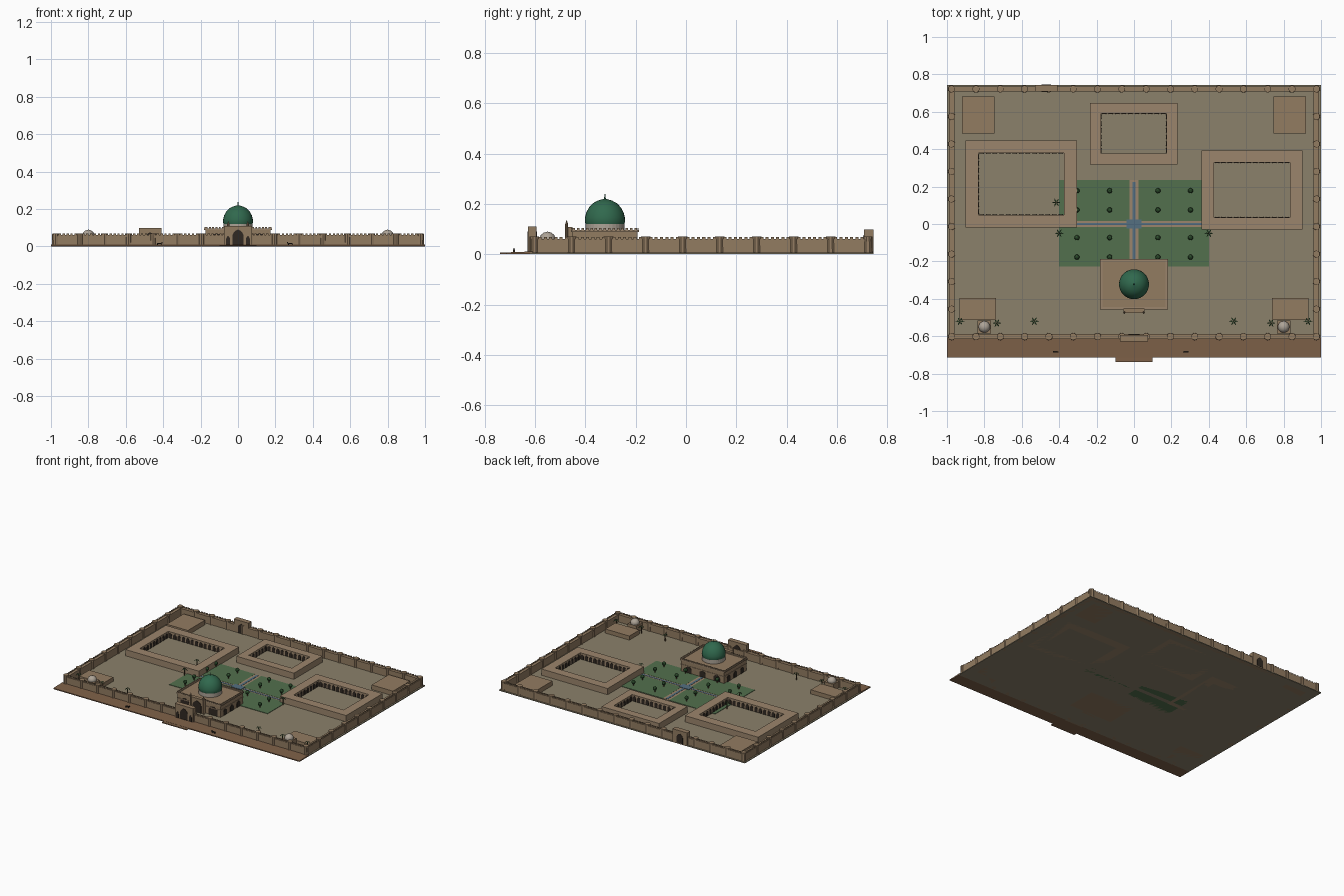
import bpy, bmesh, math
from mathutils import Matrix, Vector

if "Cube" in bpy.data.objects:
    bpy.data.objects.remove(bpy.data.objects["Cube"])


def mat(name, c):
    m = bpy.data.materials.new(name)
    m.diffuse_color = (*c, 1)
    m.use_nodes = True
    m.node_tree.nodes["Principled BSDF"].inputs["Base Color"].default_value = m.diffuse_color
    return m


STONE = mat("sandstone", (0.29, 0.20, 0.12))
ROOF = mat("roof_plaster", (0.33, 0.235, 0.15))
SAND = mat("court_sand", (0.26, 0.22, 0.145))
EARTH = mat("brown_earth", (0.21, 0.12, 0.065))
DARK = mat("dark_opening", (0.03, 0.022, 0.016))
LAWN = mat("lawn", (0.085, 0.16, 0.075))
LEAF = mat("foliage", (0.03, 0.085, 0.03))
TRUNK = mat("trunk", (0.12, 0.07, 0.035))
WATER = mat("water", (0.09, 0.16, 0.22))
GREEN = mat("dome_green", (0.03, 0.14, 0.075))
PALE = mat("pale_stone", (0.42, 0.37, 0.31))
G = 0.006  # courtyard level


def part(name, material, build, smooth=False):
    bm = bmesh.new()
    build(bm)
    bmesh.ops.recalc_face_normals(bm, faces=bm.faces)
    for f in bm.faces:
        f.smooth = smooth
    me = bpy.data.meshes.new(name)
    bm.to_mesh(me)
    bm.free()
    me.materials.append(material)
    ob = bpy.data.objects.new(name, me)
    bpy.context.collection.objects.link(ob)
    return ob


def box(bm, x0, x1, y0, y1, z0, z1):
    m = Matrix.Translation(((x0 + x1) / 2, (y0 + y1) / 2, (z0 + z1) / 2))
    bmesh.ops.create_cube(bm, size=1, matrix=m @ Matrix.Diagonal((x1 - x0, y1 - y0, z1 - z0, 1)))


def cyl(bm, x, y, z0, z1, r1, r2=None, n=8):
    bmesh.ops.create_cone(bm, cap_ends=True, segments=n, radius1=r1, radius2=r1 if r2 is None else r2,
                          depth=z1 - z0, matrix=Matrix.Translation((x, y, (z0 + z1) / 2)))


def lathe(bm, x, y, prof, n=32):
    vs = [bm.verts.new((x + r, y, z)) for r, z in prof]
    es = [bm.edges.new(p) for p in zip(vs, vs[1:])]
    bmesh.ops.spin(bm, geom=vs + es, cent=(x, y, 0), axis=(0, 0, 1), angle=2 * math.pi, steps=n)
    bmesh.ops.remove_doubles(bm, verts=bm.verts, dist=1e-5)


def arch(bm, x, y, w, h, face, z=G, d=0.004):
    # pointed arch slab; face = direction it looks, in degrees from -y
    pts = [(-.5, 0), (.5, 0), (.5, .62), (.4, .8), (.22, .92), (0, 1), (-.22, .92), (-.4, .8), (-.5, .62)]
    m = Matrix.Translation((x, y, z)) @ Matrix.Rotation(math.radians(face), 4, 'Z')
    f = bm.faces.new([bm.verts.new(m @ Vector((a * w, d / 2, b * h))) for a, b in pts])
    r = bmesh.ops.extrude_face_region(bm, geom=[f])
    off = m.to_3x3() @ Vector((0, -d, 0))
    bmesh.ops.translate(bm, vec=off, verts=[v for v in r['geom'] if isinstance(v, bmesh.types.BMVert)])


def ring(bm, x0, x1, y0, y1, t, z0, z1):
    o = [(x0, y0), (x1, y0), (x1, y1), (x0, y1)]
    i = [(x0 + t, y0 + t), (x1 - t, y0 + t), (x1 - t, y1 - t), (x0 + t, y1 - t)]
    V = [[bm.verts.new((*p, z)) for p in q] for q, z in ((o, z0), (o, z1), (i, z1), (i, z0))]
    for a in range(4):
        for k in range(4):
            b, l = (a + 1) % 4, (k + 1) % 4
            bm.faces.new((V[a][k], V[a][l], V[b][l], V[b][k]))


def merlons(bm, x0, x1, y0, y1, z, step, s=0.006, h=0.008):
    for a, b, c, d in ((x0, y0, x1, y0), (x0, y1, x1, y1), (x0, y0, x0, y1), (x1, y0, x1, y1)):
        n = round(math.hypot(c - a, d - b) / step)
        for i in range(n):
            px, py = a + (c - a) * (i + .5) / n, b + (d - b) * (i + .5) / n
            hx, hy = (s, s / 2) if b == d else (s / 2, s)
            box(bm, px - hx, px + hx, py - hy, py + hy, z, z + h)


# ground, front road and step
part("courtyard_ground", SAND, lambda b: box(b, -1, 1, -0.62, 0.744, 0, G))


def road(b):
    prof = [(-0.715, 0), (-0.61, 0), (-0.61, 0.011), (-0.715, 0.007)]
    f = b.faces.new([b.verts.new((-1, y, z)) for y, z in prof])
    r = bmesh.ops.extrude_face_region(b, geom=[f])
    bmesh.ops.translate(b, vec=(2, 0, 0), verts=[v for v in r['geom'] if isinstance(v, bmesh.types.BMVert)])
    box(b, -0.1, 0.1, -0.738, -0.71, 0, 0.006)


part("front_road", EARTH, road)

# perimeter wall with round towers and merlons
X, Y0, Y1 = 0.975, -0.602, 0.722
part("perimeter_wall", STONE, lambda b: ring(b, -X - .014, X + .014, Y0 - .014, Y1 + .014, 0.028, 0, 0.06))
part("wall_merlons", STONE, lambda b: merlons(b, -X - .009, X + .009, Y0 - .009, Y1 + .009, 0.06, 0.021))


def towers(b):
    for i in range(16):
        for y in (Y0, Y1):
            cyl(b, -X + 2 * X * i / 15, y, 0, 0.07, 0.02, 0.019, 10)
    for i in range(1, 9):
        for x in (-X, X):
            cyl(b, x, Y0 + (Y1 - Y0) * i / 9, 0, 0.07, 0.02, 0.019, 10)


part("wall_towers", STONE, towers)


# gatehouses
def gates(b):
    box(b, -0.075, 0.075, -0.627, -0.593, 0, 0.11)
    box(b, -0.53, -0.41, 0.708, 0.744, 0, 0.098)


def gate_arches(b):
    for y, f in ((-0.627, 0), (-0.593, 180)):
        arch(b, 0, y, 0.06, 0.085, f)
        for x in (-0.053, 0.053):
            arch(b, x, y, 0.022, 0.05, f)
    for y, f in ((0.708, 0), (0.743, 180)):
        arch(b, -0.47, y, 0.05, 0.07, f)


part("gatehouses", STONE, gates)
part("gate_arches", DARK, gate_arches)

# three courtyard palaces: outer bounds, wing depth, arcade arches on the court side
PALACES = {"west_palace": (-0.9, -0.305, -0.02, 0.447, 0.068),
           "north_palace": (-0.235, 0.232, 0.318, 0.648, 0.058),
           "east_palace": (0.362, 0.9, -0.03, 0.393, 0.065)}
for name, (x0, x1, y0, y1, t) in PALACES.items():
    part(name + "_wings", ROOF, lambda b: ring(b, x0, x1, y0, y1, t, 0, 0.052))

    def arcade(b):
        a0, a1, c0, c1 = x0 + t, x1 - t, y0 + t, y1 - t
        nx, ny = round((a1 - a0) / 0.035), round((c1 - c0) / 0.035)
        for i in range(nx):
            px = a0 + (a1 - a0) * (i + .5) / nx
            arch(b, px, c0, 0.024, 0.038, 180)
            arch(b, px, c1, 0.024, 0.038, 0)
        for i in range(ny):
            py = c0 + (c1 - c0) * (i + .5) / ny
            arch(b, a0, py, 0.024, 0.038, 90)
            arch(b, a1, py, 0.024, 0.038, -90)
    part(name + "_arcade", DARK, arcade)


# corner buildings and domed kiosks
def corners(b):
    for s in (-1, 1):
        a, c = sorted((s * 0.747, s * 0.92))
        box(b, a, c, 0.485, 0.683, 0, 0.04)
        a, c = sorted((s * 0.737, s * 0.933))
        box(b, a, c, -0.512, -0.395, 0, 0.036)


def kiosks(b):
    for x in (-0.8, 0.8):
        box(b, x - .036, x + .036, -0.585, -0.517, 0, 0.055)


def kiosk_domes(b):
    for x in (-0.8, 0.8):
        lathe(b, x, -0.55, [(.03, .055), (.031, .064), (.027, .076), (.016, .085), (0, .09)], 20)


part("corner_buildings", STONE, corners)
part("kiosks", STONE, kiosks)
part("kiosk_domes", PALE, kiosk_domes, True)


# domed hall: body, projecting portal, parapet, drum, dome, finial
def hall(b):
    box(b, -0.175, 0.175, -0.453, -0.192, 0, 0.092)
    box(b, -0.055, 0.055, -0.475, -0.45, 0, 0.108)


def trim(b):
    ring(b, -0.181, 0.181, -0.457, -0.187, 0.012, 0.088, 0.097)
    ring(b, -0.178, 0.178, -0.456, -0.189, 0.006, 0.055, 0.06)
    merlons(b, -0.177, 0.177, -0.454, -0.191, 0.097, 0.018, 0.005, 0.007)


def spires(b):
    for x in (-0.052, 0.052):
        cyl(b, x, -0.474, 0, 0.12, 0.006)
        cyl(b, x, -0.474, 0.12, 0.136, 0.006, 0)


def hall_arches(b):
    arch(b, 0, -0.475, 0.07, 0.085, 0)
    for x in (-0.115, 0.115):
        arch(b, x, -0.453, 0.07, 0.065, 0)
    for x in (-0.115, 0, 0.115):
        arch(b, x, -0.192, 0.05, 0.05, 180)
    for y in (-0.4, -0.322, -0.245):
        arch(b, -0.175, y, 0.04, 0.045, -90)
        arch(b, 0.175, y, 0.04, 0.045, 90)


CY = -0.322
part("domed_hall", STONE, hall)
part("hall_trim", ROOF, trim)
part("portal_spires", STONE, spires)
part("hall_arches", DARK, hall_arches)
part("dome_drum", PALE, lambda b: cyl(b, 0, CY, 0.09, 0.12, 0.078, n=32))
part("main_dome", GREEN, lambda b: lathe(b, 0, CY, [
    (.076, .117), (.08, .13), (.079, .146), (.074, .166), (.063, .186), (.047, .203), (.028, .213), (.011, .218),
    (0, .221)]), True)
part("dome_finial", GREEN, lambda b: cyl(b, 0, CY, 0.217, 0.24, 0.004, 0.001))

# four-part garden with paths, channels and pool


def lawns(b):
    for x0, x1 in ((-0.4, -0.025), (0.025, 0.4)):
        for y0, y1 in ((-0.228, -0.016), (0.016, 0.234)):
            box(b, x0, x1, y0, y1, 0, 0.009)


def paths(b):
    box(b, -0.025, 0.025, -0.195, 0.234, 0.001, 0.0085)
    box(b, -0.36, 0.36, -0.016, 0.016, 0.001, 0.008)


def water(b):
    box(b, -0.008, 0.008, -0.195, 0.225, 0.002, 0.010)
    box(b, -0.31, 0.36, -0.006, 0.006, 0.002, 0.0095)
    box(b, -0.04, 0.04, -0.025, 0.025, 0.002, 0.012)


part("garden_lawns", LAWN, lawns)
part("garden_paths", ROOF, paths)
part("water_channels", WATER, water)

# garden trees
TREES = [(x, y) for x in (-0.305, -0.13, 0.128, 0.302) for y in (-0.177, -0.073, 0.075, 0.178)]
part("tree_trunks", TRUNK, lambda b: [cyl(b, x, y, G, 0.025, 0.004, 0.003, 6) for x, y in TREES])
part("tree_crowns", LEAF, lambda b: [bmesh.ops.create_icosphere(
    b, subdivisions=2, radius=0.014, matrix=Matrix.Translation((x, y, 0.034))) for x, y in TREES])

# palms
PALMS = [(-0.415, 0.115), (-0.4, -0.05), (0.4, -0.05)] + [
    (s * x, y) for s in (-1, 1) for x, y in ((0.93, -0.52), (0.733, -0.53), (0.533, -0.52))]


def fronds(b):
    for x, y in PALMS:
        for k in range(6):
            m = Matrix.Translation((x, y, 0.052)) @ Matrix.Rotation(k * math.pi / 3, 4, 'Z')
            p = [b.verts.new(m @ Vector(v)) for v in
                 ((0, 0, 0), (.012, -.004, .004), (.024, 0, -.006), (.012, .004, .004))]
            b.faces.new(p)


part("palm_trunks", TRUNK, lambda b: [cyl(b, x, y, G, 0.052, 0.004, 0.003, 6) for x, y in PALMS])
part("palm_fronds", LEAF, fronds)


# small pack animals on the road
def animals(b):
    for x, s in ((-0.42, 1), (0.28, -1)):
        box(b, x - .012, x + .012, -0.688, -0.679, 0.013, 0.019)
        a, c = sorted((x + s * .012, x + s * .017))
        box(b, a, c, -0.686, -0.681, 0.017, 0.024)
        for dx in (-.01, .01):
            box(b, x + dx - .002, x + dx + .002, -0.687, -0.68, 0.006, 0.014)


part("road_animals", DARK, animals)
